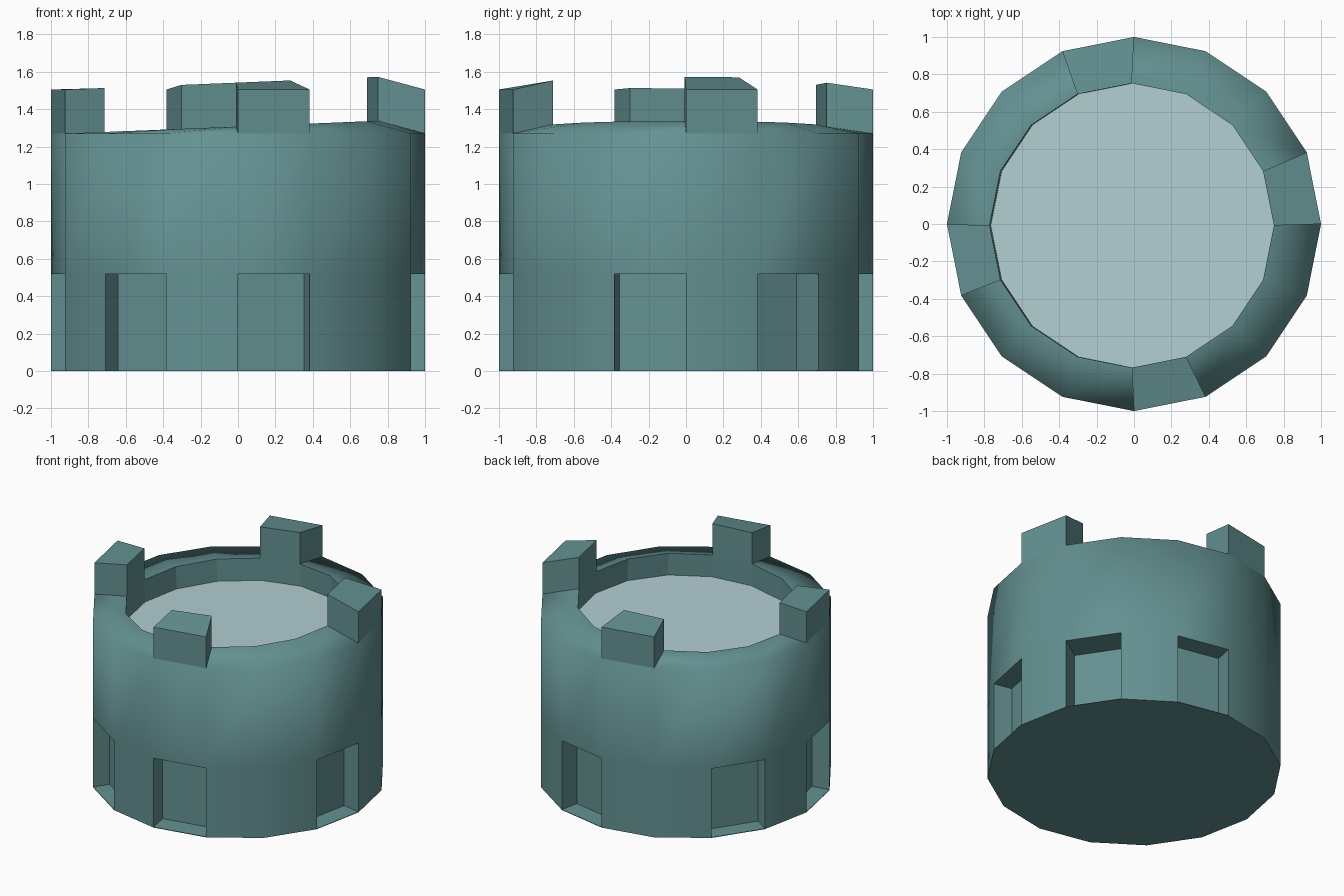
import bpy, bmesh
from math import sin, cos, radians
from mathutils import Vector

if "Cube" in bpy.data.objects:
    bpy.data.objects.remove(bpy.data.objects["Cube"])

N = 16
STEP = 360 / N
DOOR_TOP, WALL_TOP, SILL = 0.52, 1.27, 0.004
# recess start segment -> depth, and battlement segments
DOORS = {15: 0.14, 1: 0.21, 3: 0.14, 6: 0.13, 8: 0.13, 10: 0.12, 12: 0.15}
MERLONS = {0, 4, 8, 12}


def material(name, color):
    m = bpy.data.materials.new(name)
    m.diffuse_color = (*color, 1)
    m.use_nodes = True
    m.node_tree.nodes["Principled BSDF"].inputs["Base Color"].default_value = m.diffuse_color
    return m


teal = material("teal stone", (0.127, 0.283, 0.287))
pale = material("pale floor", (0.45, 0.62, 0.65))


def outer(k, z):
    a = radians(k * STEP)
    return Vector((cos(a), sin(a), z))


def inner(k, lift=0.0):
    """Point on the slightly tilted inner rim."""
    a = radians(k * STEP)
    x, y = 0.76 * cos(a) - 0.012, 0.76 * sin(a) - 0.008
    return Vector((x, y, 1.307 + 0.041 * x + lift))


def sunk(k):
    """Inner rim pushed down along the tilted rim normal."""
    return inner(k) + Vector((0.041, 0, -1)) * 0.165


def make_object(name, mats, polys):
    """polys: list of (points, smooth, material index)."""
    bm = bmesh.new()
    for pts, smooth, mat in polys:
        f = bm.faces.new([bm.verts.new(p) for p in pts])
        f.smooth, f.material_index = smooth, mat
    bmesh.ops.remove_doubles(bm, verts=bm.verts, dist=0.0005)
    # only the outer shell is smooth; its borders stay sharp
    for e in bm.edges:
        e.smooth = all(f.smooth for f in e.link_faces)
    me = bpy.data.meshes.new(name)
    bm.to_mesh(me)
    bm.free()
    for m in mats:
        me.materials.append(m)
    ob = bpy.data.objects.new(name, me)
    bpy.context.collection.objects.link(ob)
    return ob


polys = []


def add(*pts, smooth=False, mat=0):
    polys.append((pts, smooth, mat))


def box_sides(base, top):
    """Quads joining two matching loops."""
    for i in range(len(base)):
        j = (i + 1) % len(base)
        add(base[i], base[j], top[j], top[i])


for k in range(N):
    # outer wall, in three bands
    n = k + 1
    add(outer(k, 0), outer(n, 0), outer(n, SILL), outer(k, SILL), smooth=True)
    add(outer(k, DOOR_TOP), outer(n, DOOR_TOP), outer(n, WALL_TOP), outer(k, WALL_TOP), smooth=True)
    panel = [outer(k, SILL), outer(n, SILL), outer(n, DOOR_TOP), outer(k, DOOR_TOP)]
    if k in DOORS:
        # door recess
        push = -outer(k + 0.5, 0) * DOORS[k]
        back = [p + push for p in panel]
        box_sides(panel, back)
        add(*back)
    else:
        add(*panel, smooth=True)

    # rim, or a battlement block rising from it
    rim = [outer(k, WALL_TOP), outer(n, WALL_TOP), inner(n), inner(k)]
    if k in MERLONS:
        top = [p + Vector((0, 0, 0.235)) for p in rim]
        box_sides(rim, top)
        add(*top)
    else:
        add(*rim, smooth=True)

    # inner wall of the sunken top
    add(inner(k), inner(n), sunk(n), sunk(k))

# underside
add(*[outer(k, 0) for k in reversed(range(N))])
make_object("tower_body", [teal], polys)

# pale sunken floor
make_object("tower_floor", [pale], [([sunk(k) for k in range(N)], False, 0)])
